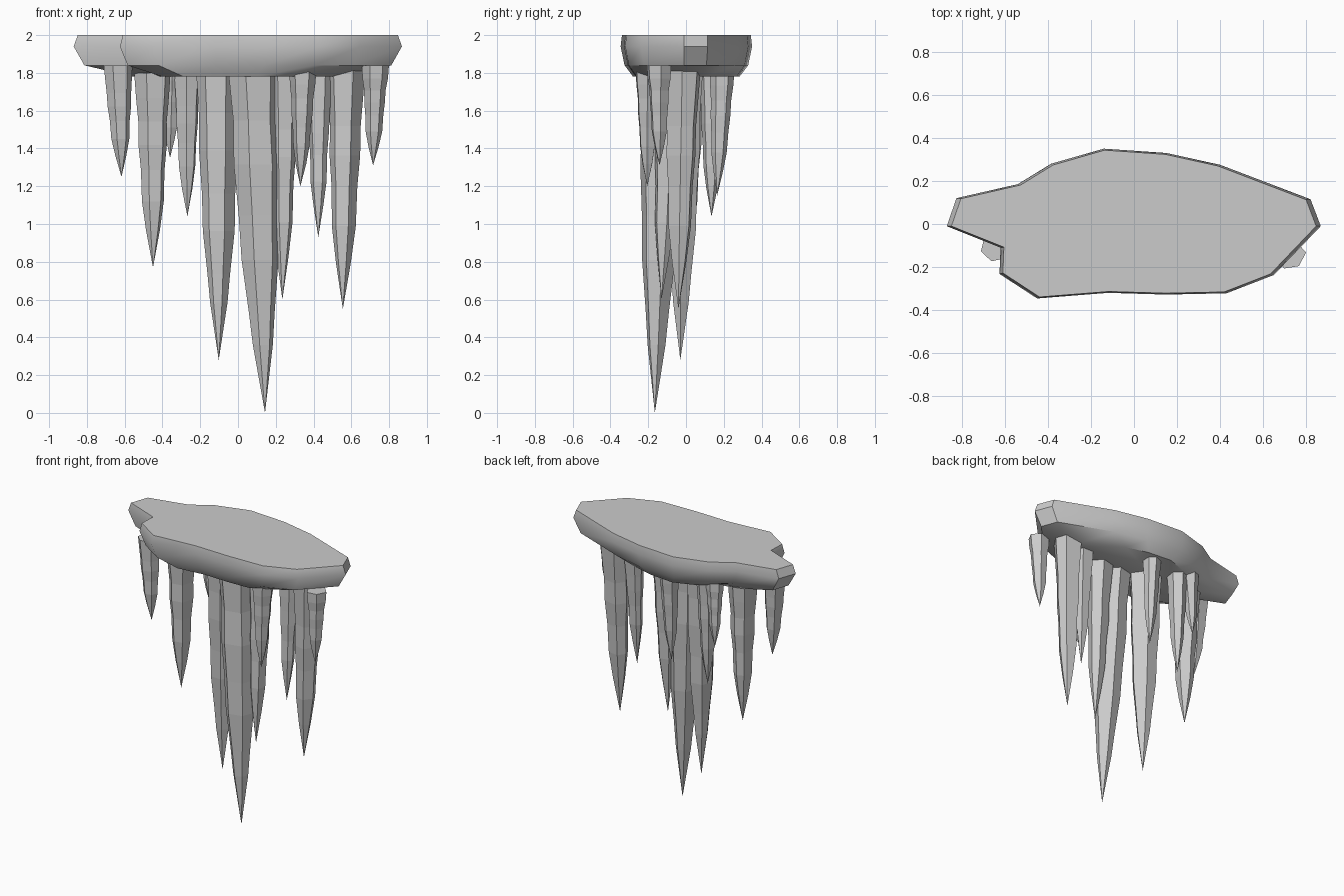
import bpy, bmesh, math, random
from mathutils import Vector

if "Cube" in bpy.data.objects:
    bpy.data.objects.remove(bpy.data.objects["Cube"])

random.seed(4)


def make_object(name, bm):
    bmesh.ops.recalc_face_normals(bm, faces=bm.faces)
    mesh = bpy.data.meshes.new(name)
    bm.to_mesh(mesh)
    bm.free()
    obj = bpy.data.objects.new(name, mesh)
    bpy.context.collection.objects.link(obj)
    return obj


def loft(bm, rings):
    """Join equal-length rings of points with quads; return the vertex rings."""
    rows = [[bm.verts.new(p) for p in ring] for ring in rings]
    for a, b in zip(rows, rows[1:]):
        for i in range(len(a)):
            j = (i + 1) % len(a)
            bm.faces.new((a[i], a[j], b[j], b[i]))
    return rows


# Ice slab: one outline, lofted through four levels
outline = [(-.87, -.01), (-.825, .12), (-.54, .185), (-.385, .28), (-.14, .35),
           (.15, .33), (.40, .275), (.82, .115), (.868, -.01), (.65, -.237),
           (.43, -.322), (.15, -.328), (-.12, -.32), (-.45, -.346),
           (-.625, -.232), (-.62, -.11)]
levels = [(2.0, .975, .98), (1.94, 1, 1), (1.84, .935, .94), (1.78, .64, .81)]
bm = bmesh.new()
rows = loft(bm, [[(x * sx, y * sy, z) for x, y in outline] for z, sx, sy in levels])
bm.faces.new(rows[0])
bm.faces.new(rows[-1])
slab = make_object("ice_slab", bm)
bpy.context.view_layer.objects.active = slab
slab.select_set(True)
bpy.ops.object.shade_smooth_by_angle(angle=math.radians(40))

# Icicles: six-sided, knobbly cross-sections tapering to a point
thick = [(0, 1), (.14, .92), (.27, .94), (.42, .80), (.55, .76), (.70, .52), (.80, .41)]
slim = [(0, 1), (.13, .92), (.25, .81), (.37, .78), (.50, .66), (.66, .60), (.81, .38)]


def icicle(name, top, tip, radius):
    top, tip = Vector(top), Vector(tip)
    bm = bmesh.new()
    phase = random.uniform(0, math.pi / 3)
    sides = [(phase + i * math.pi / 3 + random.uniform(-.15, .15),
              random.uniform(.97, 1.1)) for i in range(6)]
    rings = []
    for t, r in thick if radius > .1 else slim:
        c = top.lerp(tip, t)
        r *= radius * random.uniform(.97, 1.03)
        rings.append([c + Vector((math.cos(a) * r * k, math.sin(a) * r * k, 0))
                      for a, k in sides])
    rows = loft(bm, rings)
    bm.faces.new(rows[0])
    point = bm.verts.new(tip)
    last = rows[-1]
    for i in range(6):
        bm.faces.new((last[i], last[(i + 1) % 6], point))
    make_object(name, bm)


# top x, y, z; tip x, y, z; top radius
icicles = [
    (-.635, -.10, 1.84, -.617, -.105, 1.25, .077),
    (-.455, 0, 1.80, -.45, -.005, .77, .096),
    (-.35, .165, 1.82, -.36, .185, 1.35, .06),
    (-.265, .14, 1.82, -.268, .135, 1.04, .073),
    (-.11, -.015, 1.80, -.102, -.03, .28, .108),
    (.08, -.125, 1.80, .143, -.165, 0, .122),
    (.24, -.08, 1.80, .235, -.13, .60, .088),
    (.34, -.20, 1.82, .33, -.205, 1.20, .07),
    (.43, -.02, 1.80, .425, -.05, .93, .066),
    (.575, -.015, 1.84, .555, -.04, .55, .098),
    (.727, -.14, 1.84, .715, -.14, 1.31, .068),
    (0, .19, 1.82, 0, .165, 1.15, .065),
]
for n, v in enumerate(icicles, 1):
    icicle(f"icicle_{n}", v[:3], v[3:6], v[6])
